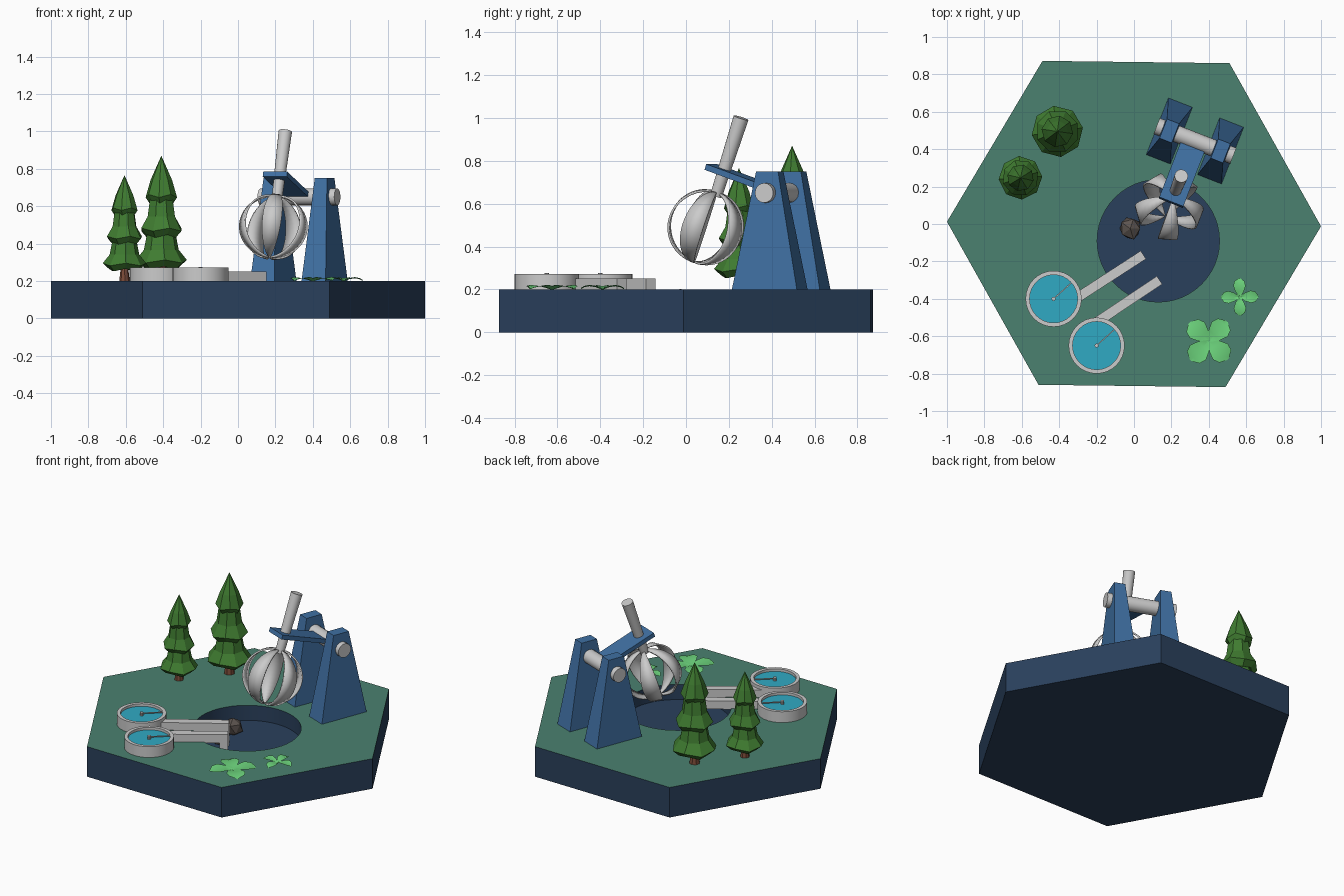
import bpy, bmesh, random
from math import sin, cos, pi, radians, atan2, hypot
from mathutils import Matrix, Vector

if "Cube" in bpy.data.objects:
    bpy.data.objects.remove(bpy.data.objects["Cube"])

random.seed(4)
T = Matrix.Translation


def mat(name, r, g, b):
    m = bpy.data.materials.new(name)
    m.diffuse_color = (r, g, b, 1)
    m.use_nodes = True
    m.node_tree.nodes["Principled BSDF"].inputs["Base Color"].default_value = m.diffuse_color
    return m


NAVY = mat("navy", .023, .051, .107)
GRASS = mat("grass", .07, .22, .16)
BLUE = mat("blue", .05, .16, .36)
PINE = mat("pine", .05, .2, .03)
BARK = mat("bark", .2, .07, .04)
WATER = mat("water", .03, .4, .55)
LEAF = mat("leaf", .15, .65, .2)
STONE = mat("stone", .11, .09, .08)


def finish(name, bm, m=None, M=None, smooth=False):
    bmesh.ops.remove_doubles(bm, verts=bm.verts, dist=1e-5)
    bmesh.ops.recalc_face_normals(bm, faces=bm.faces)
    me = bpy.data.meshes.new(name)
    bm.to_mesh(me)
    bm.free()
    o = bpy.data.objects.new(name, me)
    bpy.context.collection.objects.link(o)
    if m:
        me.materials.append(m)
    if M is not None:
        o.matrix_world = M
    if smooth:
        bpy.ops.object.select_all(action='DESELECT')
        o.select_set(True)
        bpy.context.view_layer.objects.active = o
        bpy.ops.object.shade_smooth_by_angle(angle=radians(35))
    return o


def lathe(name, profile, n, m=None, M=None, smooth=True, wobble=None, closed=False):
    """Revolve (radius, z) points around z; wobble(i, j) lifts single vertices."""
    bm = bmesh.new()
    rings = []
    for j, (r, z) in enumerate(profile):
        rings.append([bm.verts.new((r * cos(2 * pi * i / n), r * sin(2 * pi * i / n),
                                    z + (wobble(i, j) if wobble else 0))) for i in range(n)])
    pairs = list(zip(rings, rings[1:] + rings[:1]))
    for a, b in pairs if closed else pairs[:-1]:
        for i in range(n):
            k = (i + 1) % n
            bm.faces.new((a[i], a[k], b[k], b[i]))
    bmesh.ops.dissolve_degenerate(bm, dist=1e-6, edges=bm.edges)
    return finish(name, bm, m, M, smooth)


def rod(name, r0, r1, z0, z1, n=20, m=None, M=None):
    return lathe(name, [(0, z0), (r0, z0), (r1, z1), (0, z1)], n, m, M)


def block(name, size, m=None, M=None, top=None):
    """Box centred on its frame; top gives a smaller upper face."""
    bm = bmesh.new()
    bmesh.ops.create_cube(bm, size=1)
    for v in bm.verts:
        s = top if top and v.co.z > 0 else size
        v.co = Vector((v.co.x * s[0], v.co.y * s[1], v.co.z * size[2]))
    return finish(name, bm, m, M)


# hexagonal ground slab with a round pit
base = lathe("ground_slab", [(0, 0), (1, 0), (1, .2), (0, .2)], 6, NAVY,
             Matrix.Rotation(radians(-.7), 4, 'Z'), smooth=False)
base.data.materials.append(GRASS)
for p in base.data.polygons:
    if p.normal.z > .9:
        p.material_index = 1
cutter = rod("pit_cutter", .327, .327, .1, .4, 48, NAVY, T((.13, -.09, 0)))
cutter.hide_render = True
cutter.hide_set(True)
cut = base.modifiers.new("pit", 'BOOLEAN')
cut.object = cutter
cut.solver = 'EXACT'

# crane: two tapered towers and an axle
CRANE = T((.326, .444, 0)) @ Matrix.Rotation(radians(-21.3), 4, 'Z')
for side, x in (("left", -.147), ("right", .147)):
    block(side + "_tower", (.138, .325, .55), BLUE, CRANE @ T((x, 0, .475)), (.07, .11))
rod("axle", .046, .046, -.22, .22, 16, None,
    CRANE @ T((0, 0, .65)) @ Matrix.Rotation(pi / 2, 4, 'Y'))

# tilted arm plate with a rod through it
ARM = CRANE @ T((0, 0, .65)) @ Matrix.Rotation(radians(-19), 4, 'X')
block("arm_plate", (.138, .373, .028), BLUE, ARM @ T((0, -.1865, 0)))
rod("grab_rod", .028, .036, -.12, .266, 20, None, ARM @ T((0, -.304, 0)))

# grab made of five curved claws
GRAB = ARM @ T((0, -.304, -.274))
for k in range(5):
    bm = bmesh.new()
    R, N, prev = .172, 20, None
    for i in range(N + 1):
        a = radians(6 + 172 * i / N)
        w = .05 * max(sin(a), 0) + .001
        row = [bm.verts.new((R * sin(a), s * w, R * cos(a))) for s in (-1, 1)]
        if prev:
            bm.faces.new((prev[0], prev[1], row[1], row[0]))
        prev = row
    claw = finish(f"claw_{k + 1}", bm, None,
                  GRAB @ Matrix.Rotation(2 * pi * k / 5, 4, 'Z'), True)
    sol = claw.modifiers.new("thickness", 'SOLIDIFY')
    sol.thickness = .01
    sol.offset = 0

# pine trees: trunk and three skirted tiers
TIERS = [(.138, .105, .26), (.116, .275, .45), (.085, .455, .67)]
for name, x, y, s in (("tall", -.41, .495, 1), ("short", -.607, .247, .845)):
    M = T((x, y, .2)) @ Matrix.Rotation(random.uniform(0, .6), 4, 'Z') @ Matrix.Scale(s, 4)
    rod(name + "_tree_trunk", .033, .022, 0, .1, 8, BARK, M)
    for t, (r, z, top) in enumerate(TIERS):
        tip = 0 if t == 2 else r * .55
        lathe(f"{name}_tree_tier_{t + 1}",
              [(0, z - .01), (r * .72, z - .035), (r, z), (r * .68, z + (top - z) * .4), (tip, top), (0, top)],
              8, PINE, M @ Matrix.Rotation(t * .25, 4, 'Z'), smooth=False,
              wobble=lambda i, j: .008 * (-1) ** i if j in (1, 2) else 0)

# round water tanks with a post and sweeping arm, each feeding a channel to the pit
for n, (c, a, b) in enumerate([((-.43, -.4), (-.30, -.392), (.05, -.165)),
                               ((-.2, -.65), (-.20, -.525), (.137, -.30))], 1):
    M = T((c[0], c[1], .2))
    lathe(f"tank_wall_{n}", [(.15, 0), (.15, .072), (.128, .072), (.128, 0)], 32, None, M, closed=True)
    rod(f"tank_water_{n}", .13, .13, 0, .055, 32, WATER, M)
    rod(f"tank_post_{n}", .011, .011, .05, .076, 10, None, M)
    block(f"tank_arm_{n}", (.13, .006, .006), None,
          M @ Matrix.Rotation(radians(42), 4, 'Z') @ T((.065, 0, .068)))
    d = Vector(b) - Vector(a)
    turn = Matrix.Rotation(atan2(d.y, d.x), 4, 'Z')
    E = T((b[0], b[1], .2)) @ turn
    block(f"channel_{n}", (d.length, .052, .055), None, E @ T((-d.length / 2, 0, .023)))
    block(f"channel_spout_{n}", (.05, .052, .11), None, E @ T((-.025, 0, -.045)))

# rocks in the pit
for name, x, y, z, r in (("rock", -.02, -.025, .145, .066), ("small_rock", -.005, -.2, .12, .025)):
    bm = bmesh.new()
    bmesh.ops.create_icosphere(bm, subdivisions=1, radius=r)
    for v in bm.verts:
        v.co *= random.uniform(.85, 1.08)
    finish(name, bm, STONE, T((x, y, z)))

# low leafy plants with four folded leaves
for name, x, y, size, wide, turn in (("small_plant", .565, -.39, .1, .033, 0.02),
                                     ("large_plant", .4, -.625, .142, .058, .82)):
    bm = bmesh.new()
    for k in range(4):
        a = turn + k * pi / 2
        prev = None
        for t, w, z in ((0, .12, .004), (.3, .7, .016), (.6, 1, .021), (.85, .8, .016), (1, .12, .007)):
            row = []
            for s in (-1, 0, 1):
                u, v = t * size, s * w * wide
                row.append(bm.verts.new((u * cos(a) - v * sin(a), u * sin(a) + v * cos(a),
                                         z - .006 * (s == 0))))
            if prev:
                for i in (0, 1):
                    bm.faces.new((prev[i], row[i], row[i + 1], prev[i + 1]))
            prev = row
    finish(name, bm, LEAF, T((x, y, .2)), True)
